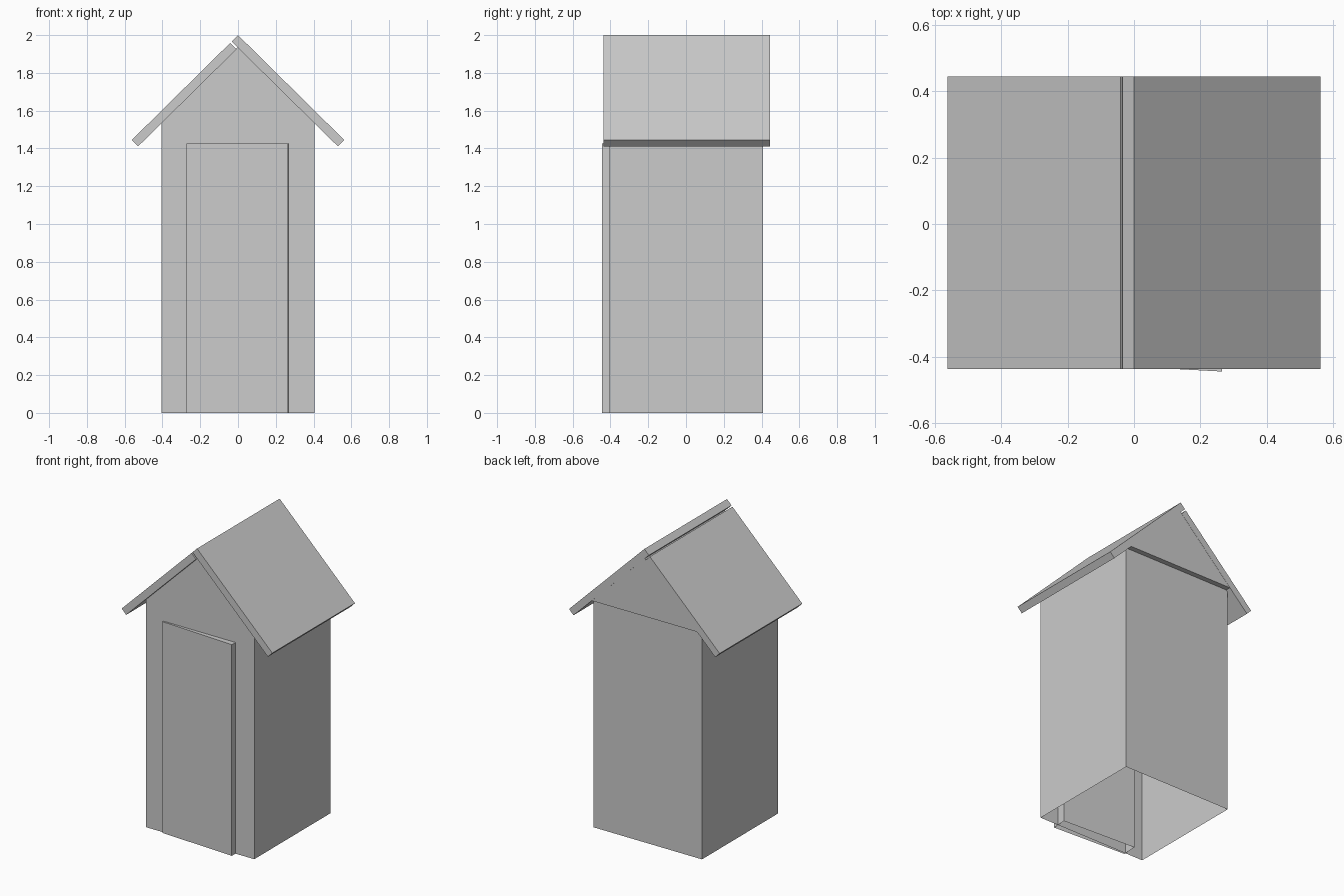
import bpy, bmesh
from math import radians
from mathutils import Matrix

if "Cube" in bpy.data.objects:
    bpy.data.objects.remove(bpy.data.objects["Cube"])


def prism(name, profile, y0, y1, open_bottom=False):
    """Extrude an (x, z) profile along y; optionally remove the floor face."""
    bm = bmesh.new()
    face = bm.faces.new([bm.verts.new((x, y0, z)) for x, z in profile])
    ext = bmesh.ops.extrude_face_region(bm, geom=[face], use_keep_orig=True)
    moved = [v for v in ext["geom"] if isinstance(v, bmesh.types.BMVert)]
    bmesh.ops.translate(bm, verts=moved, vec=(0, y1 - y0, 0))
    bmesh.ops.recalc_face_normals(bm, faces=bm.faces)
    if open_bottom:
        floor = [f for f in bm.faces if all(abs(v.co.z) < 1e-5 for v in f.verts)]
        bmesh.ops.delete(bm, geom=floor, context='FACES_ONLY')
    mesh = bpy.data.meshes.new(name)
    bm.to_mesh(mesh)
    bm.free()
    obj = bpy.data.objects.new(name, mesh)
    bpy.context.collection.objects.link(obj)
    return obj


def rect(x0, x1, z0, z1):
    return [(x0, z0), (x1, z0), (x1, z1), (x0, z1)]


# Hollow cabin walls, open underneath
prism("walls", rect(-0.405, 0.405, 0, 1.545), -0.405, 0.408, open_bottom=True)

# Triangular gable block, slightly overhanging the back wall
prism("gable", [(-0.4, 1.545), (0.4, 1.545), (0, 1.938)], -0.407, 0.443)

# Door standing slightly ajar, hinged on its left edge
door = prism("door", rect(0, 0.537, 0, 1.425), 0, 0.1, open_bottom=True)
door.data.transform(Matrix.Translation((-0.272, -0.415, 0))
                    @ Matrix.Rotation(radians(-3.1), 4, 'Z'))

# Roof panels: the right one overlaps the left at the ridge
prism("roof_right", [(0, 2.0), (0.562, 1.445), (0.529, 1.411), (-0.034, 1.966)],
      -0.437, 0.444)
prism("roof_left", [(-0.041, 1.959), (-0.562, 1.445), (-0.529, 1.411), (-0.008, 1.925)],
      -0.437, 0.444)
